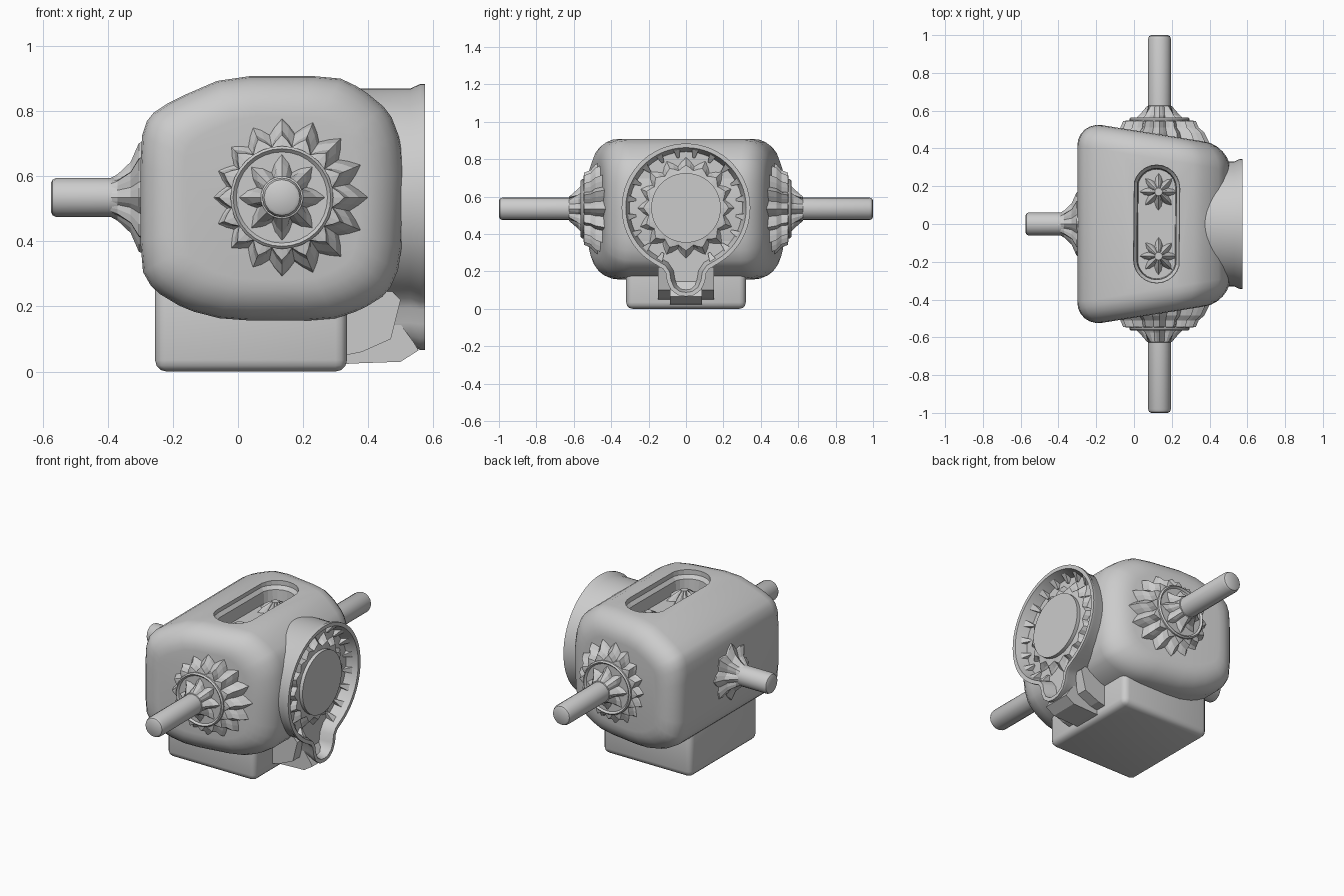
import bpy, bmesh
from math import sin, cos, pi, radians
from mathutils import Matrix, Vector

if "Cube" in bpy.data.objects:
    bpy.data.objects.remove(bpy.data.objects["Cube"])


def make(name, bm, smooth=True):
    bmesh.ops.recalc_face_normals(bm, faces=bm.faces)
    me = bpy.data.meshes.new(name)
    bm.to_mesh(me)
    bm.free()
    ob = bpy.data.objects.new(name, me)
    bpy.context.collection.objects.link(ob)
    if smooth:
        bpy.ops.object.select_all(action='DESELECT')
        ob.select_set(True)
        bpy.context.view_layer.objects.active = ob
        bpy.ops.object.shade_smooth_by_angle(angle=radians(32))
    return ob


def loft(name, loops, smooth=True):
    """Skin a list of equal-length closed loops and cap both ends."""
    bm = bmesh.new()
    rings = [[bm.verts.new(p) for p in loop] for loop in loops]
    n = len(rings[0])
    for a, b in zip(rings, rings[1:]):
        for i in range(n):
            j = (i + 1) % n
            bm.faces.new((a[i], a[j], b[j], b[i]))
    bm.faces.new(rings[0])
    bm.faces.new(rings[-1])
    return make(name, bm, smooth)


def lathe(name, profile, mat, n=32, smooth=True):
    """Profile rows: radius, height, tooth amount (alternating radius)."""
    loops = []
    for r, h, t in profile:
        loops.append([mat @ Vector((r * (1 + t * (1, 0, -1, 0)[i % 4]) * cos(2 * pi * i / n),
                                    r * (1 + t * (1, 0, -1, 0)[i % 4]) * sin(2 * pi * i / n), h))
                      for i in range(n)])
    return loft(name, loops, smooth)


def soften(pts):
    out = []
    for i, p in enumerate(pts):
        q = pts[(i + 1) % len(pts)]
        out += [(p[0] * .8 + q[0] * .2, p[1] * .8 + q[1] * .2),
                (p[0] * .2 + q[0] * .8, p[1] * .2 + q[1] * .8)]
    return out


def axis(angle, about, loc):
    return Matrix.Translation(loc) @ Matrix.Rotation(radians(angle), 4, about)


# Tapered, rounded housing
side = soften([(-.30, .71), (-.275, .785), (-.2, .835), (-.03, .908), (.3, .908), (.38, .87),
               (.465, .8), (.5, .71), (.513, .58), (.5, .33), (.46, .24), (.38, .19),
               (.28, .157), (-.03, .157), (-.16, .19), (-.26, .25), (-.30, .32)])
steps, rad, loops = 6, .13, []
rows = [(-1, k) for k in range(steps + 1)] + [(1, k) for k in range(steps, -1, -1)]
for s, k in rows:
    a = k / steps * pi / 2
    f = 1 - rad * (1 - sin(a)) / .39
    loop = []
    for x, z in side:
        px, pz = .1 + (x - .1) * f, .533 + (z - .533) * f
        w = .525 - .16 * (px + .18)
        loop.append((px, s * (w - rad * (1 - cos(a))), pz))
    loops.append(loop)
body = loft("housing", loops)

# Inspection slot cut into the top
def stadium(r, z):
    return [(.12 + r * cos(i * pi / 12), (.19 if i < 12 else -.19) + r * sin(i * pi / 12), z)
            for i in range(24)]
cutter = loft("slot_cutter", [stadium(.1, .79), stadium(.105, .86), stadium(.122, .88),
                              stadium(.124, 1.0)], False)
cutter.hide_render = True
mod = body.modifiers.new("slot", 'BOOLEAN')
mod.operation, mod.object, mod.solver = 'DIFFERENCE', cutter, 'EXACT'
bpy.context.view_layer.objects.active = body
bpy.ops.object.modifier_apply(modifier="slot")
bpy.data.objects.remove(cutter)

# Foot block
bm = bmesh.new()
bmesh.ops.create_cube(bm, size=1, matrix=Matrix.Translation((.04, 0, .15)) @
                      Matrix.Diagonal((.59, .64, .3, 1)))
bmesh.ops.bevel(bm, geom=bm.edges[:], offset=.035, segments=3, profile=.5, affect='EDGES')
make("foot", bm)

# Flared side bosses, flanges, and output shafts; spiky lumps inside the slot
for s, label in ((-1, "front"), (1, "back")):
    m = axis(-90 * s, 'X', (.135, 0, .535))
    lathe(label + "_boss", [(.24, .43, .1), (.215, .485, .1), (.185, .51, .12), (.175, .545, .1),
                            (.15, .55, 0)], m, 64, False)
    lathe(label + "_flange", [(.158, .45, 0), (.158, .557, 0), (.15, .565, 0), (.14, .555, 0)], m)
    lathe(label + "_collar", [(.12, .54, .25), (.09, .575, .2), (.065, .625, 0), (.05, .63, 0)],
          m, 32, False)
    lathe(label + "_shaft", [(.061, .5, 0), (.061, .98, 0), (.055, .994, 0), (.045, 1, 0)], m, 16)
    lathe(label + "_slot_lump", [(.095, .77, .25), (.05, .82, .4), (.02, .85, 0)],
          Matrix.Translation((.13, .17 * s, 0)), 32, False)

# Input shaft with root cone
m = axis(-90, 'Y', (0, 0, .535))
lathe("input_cone", [(.16, .28, .1), (.145, .305, .15), (.095, .33, .15), (.065, .37, .1),
                     (.055, .4, 0)], m, 32, False)
lathe("input_shaft", [(.06, .28, 0), (.06, .56, 0), (.055, .57, 0), (.045, .575, 0)], m, 16)

# Keyhole-shaped adapter rim on the right
key = [(.33 * cos(radians(a)), .54 + .33 * sin(radians(a))) for a in range(-60, 241, 6)]
key += [(-.115, .225), (-.095, .195), (-.088, .15), (-.07, .11), (-.035, .085), (0, .08),
        (.035, .085), (.07, .11), (.088, .15), (.095, .195), (.115, .225)]


def key_loop(off, x):
    n, out = len(key), []
    for i, (y, z) in enumerate(key):
        t = Vector(key[(i + 1) % n]) - Vector(key[i - 1])
        t.normalize()
        out.append((x, y + t.y * off, z - t.x * off))
    return out


loft("adapter_rim", [key_loop(0, .3), key_loop(0, .53), key_loop(.014, .56), key_loop(.014, .575),
                     key_loop(-.008, .575), key_loop(-.022, .53), key_loop(-.03, .5)])

# Toothed ring and round plate inside the rim
m = axis(90, 'Y', (0, 0, .54))
lathe("adapter_teeth", [(.27, .48, .08), (.235, .51, .1), (.215, .535, .06), (.18, .54, 0)],
      m, 64, False)
lathe("adapter_plate", [(.186, .48, 0), (.186, .56, 0)], m, 48)

# Small ribs between the teeth and the rim
for i in range(20):
    a = 2 * pi * (i + .5) / 20
    if abs(a - 1.5 * pi) < .3:
        continue
    c = Vector((0, cos(a), sin(a)))
    t = Vector((0, -sin(a), cos(a))) * .02
    o = Vector((0, 0, .54))
    ring = [o + c * .32 - t, o + c * .32 + t, o + c * .27 + t * .3, o + c * .27 - t * .3]
    loft("adapter_rib", [[p + Vector((.48, 0, 0)) for p in ring],
                         [p + Vector((.55 if k < 2 else .51, 0, 0)) for k, p in enumerate(ring)]],
         False)

# Lower bracket joining the rim lobe to the foot
wedge = [(.28, .02), (.36, .025), (.5, .03), (.555, .065), (.54, .09), (.46, .2), (.3, .26)]
loft("lower_bracket", [[(x, y, z) for x, z in wedge] for y in (-.085, .085)], False)
loft("bracket_web", [[(x, y, z) for x, z in
                      ((.28, .04), (.38, .06), (.47, .1), (.5, .22), (.42, .3), (.28, .3))]
                     for y in (-.15, .15)], False)
